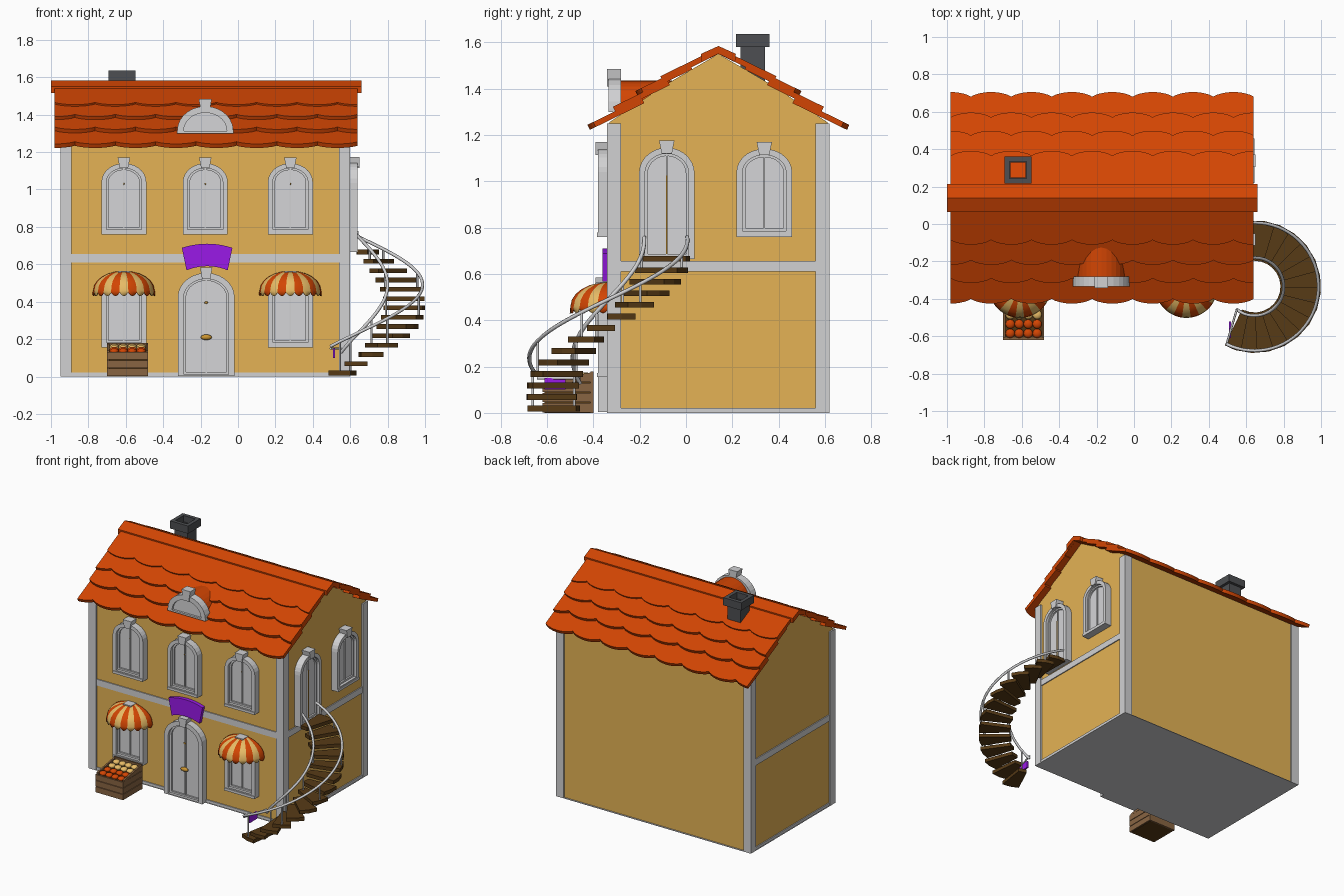
import bpy, bmesh, math
from mathutils import Matrix, Vector

if "Cube" in bpy.data.objects:
    bpy.data.objects.remove(bpy.data.objects["Cube"])

def material(name, r, g, b):
    m = bpy.data.materials.new(name)
    m.diffuse_color = (r, g, b, 1)
    m.use_nodes = True
    m.node_tree.nodes["Principled BSDF"].inputs["Base Color"].default_value = m.diffuse_color
    return m

WALL = material("ochre wall", 0.78, 0.45, 0.09)
TRIM = material("grey trim", 0.64, 0.64, 0.65)
PANEL = material("pale grey panel", 0.66, 0.66, 0.68)
ROOF = material("orange tile", 0.65, 0.06, 0.001)
STEP = material("dark wood", 0.095, 0.043, 0.008)
CRATE = material("crate wood", 0.25, 0.13, 0.055)
PURPLE = material("purple", 0.32, 0.01, 0.80)
CREAM = material("cream yellow", 0.90, 0.56, 0.15)
DARK = material("charcoal", 0.075, 0.078, 0.085)
GOLD = material("gold", 0.60, 0.30, 0.03)

# Local (a, b, c): outline in a, b and extrusion along c
def front(x=0, y=0, z=0):
    return Matrix(((1, 0, 0, x), (0, 0, -1, y), (0, 1, 0, z), (0, 0, 0, 1)))

def right(x=0, y=0, z=0):
    return Matrix(((0, 0, 1, x), (1, 0, 0, y), (0, 1, 0, z), (0, 0, 0, 1)))

def finish(name, bm, mats, M=Matrix(), smooth=False):
    bm.transform(M)
    bmesh.ops.recalc_face_normals(bm, faces=bm.faces)
    me = bpy.data.meshes.new(name)
    bm.to_mesh(me)
    bm.free()
    for m in mats:
        me.materials.append(m)
    ob = bpy.data.objects.new(name, me)
    bpy.context.collection.objects.link(ob)
    if smooth:
        bpy.ops.object.select_all(action='DESELECT')
        ob.select_set(True)
        bpy.context.view_layer.objects.active = ob
        bpy.ops.object.shade_smooth_by_angle(angle=math.radians(35))
    return ob

def prism(name, pts, c0, c1, mat, M=Matrix()):
    bm = bmesh.new()
    lo, hi = ([bm.verts.new((a, b, c)) for a, b in pts] for c in (c0, c1))
    n = len(pts)
    bm.faces.new(lo)
    bm.faces.new(hi)
    for i in range(n):
        j = (i + 1) % n
        bm.faces.new((lo[i], lo[j], hi[j], hi[i]))
    return finish(name, bm, [mat], M)

def ring(name, outer, inner, c0, c1, mat, M=Matrix()):
    bm = bmesh.new()
    loops = [[bm.verts.new((a, b, c)) for a, b in p]
             for p, c in ((outer, c0), (outer, c1), (inner, c1), (inner, c0))]
    n = len(outer)
    for k in range(4):
        p, q = loops[k], loops[(k + 1) % 4]
        for i in range(n):
            j = (i + 1) % n
            bm.faces.new((p[i], p[j], q[j], q[i]))
    return finish(name, bm, [mat], M)

def rect(a0, a1, b0, b1):
    return [(a0, b0), (a1, b0), (a1, b1), (a0, b1)]

def box(name, x0, x1, y0, y1, z0, z1, mat):
    return prism(name, rect(x0, x1, y0, y1), z0, z1, mat)

def ball(name, loc, scale, mat):
    bm = bmesh.new()
    bmesh.ops.create_uvsphere(bm, u_segments=12, v_segments=8, radius=1)
    return finish(name, bm, [mat], Matrix.LocRotScale(Vector(loc), None, Vector(scale)), True)

def tube(name, pts, r, mat):
    cu = bpy.data.curves.new(name, 'CURVE')
    cu.dimensions = '3D'
    cu.bevel_depth, cu.bevel_resolution, cu.use_fill_caps = r, 1, True
    sp = cu.splines.new('POLY')
    sp.points.add(len(pts) - 1)
    for p, co in zip(sp.points, pts):
        p.co = (*co, 1)
    cu.materials.append(mat)
    ob = bpy.data.objects.new(name, cu)
    bpy.context.collection.objects.link(ob)
    bpy.ops.object.select_all(action='DESELECT')
    ob.select_set(True)
    bpy.context.view_layer.objects.active = ob
    bpy.ops.object.convert(target='MESH')

def arch(w, z0, spring, rise, n=14):
    return [(-w, z0), (w, z0)] + [(w * math.cos(math.pi * i / n), spring + rise * math.sin(math.pi * i / n))
                                  for i in range(n + 1)]

# House body, underside, corner pillars, floor band and plinth
prism("house_walls", [(-.33, .003), (.61, .003), (.61, 1.255), (.38, 1.41), (.14, 1.55), (-.1, 1.41), (-.33, 1.255)],
      -.94, .59, WALL, right())
box("underside", -.95, .60, -.34, .62, 0, .004, TRIM)
for x in (-.95, .54):
    for y in (-.34, .56):
        box("corner_pillar", x, x + .06, y, y + .06, .004, 1.25, TRIM)
box("floor_band", -.947, .597, -.337, .59, .61, .655, TRIM)
box("plinth", -.947, .597, -.337, .59, .004, .022, TRIM)

# Arched windows and doors
def opening(name, M, w, h, rise, t, door=False):
    s = h - rise
    z = .008 if door else t
    ring(name + "_frame", arch(w, 0, s, rise), arch(w - t, z, s, rise - t), -.01, .045, TRIM, M)
    prism(name + "_panel", arch(w - t, z, s, rise - t), -.01, .014, PANEL, M)
    ring(name + "_casing", arch(w - t, z, s, rise - t), arch(w - t - .012, z + .012, s, rise - t - .01),
         .01, .026, TRIM, M)
    prism(name + "_keystone", [(-.022, h - t), (.022, h - t), (.033, h + .03), (-.033, h + .03)], -.01, .055, TRIM, M)
    prism(name + "_centre_bar", rect(-.004, .004, z, h - t - .01), .01, .022, TRIM, M)
    if not door:
        prism(name + "_sill", rect(-w, w, 0, .018), 0, .05, TRIM, M)

for x in (-.61, -.175, .28):
    opening("upper_window", front(x, -.335, .76), .12, .38, .10, .026)
    ball("window_latch", (x, -.358, 1.03), (.003, .003, .005), GOLD)
for x in (-.61, .28):
    opening("lower_window", front(x, -.335, .155), .12, .38, .10, .026)
opening("front_door", front(-.17, -.335, .004), .152, .55, .13, .032, True)
ball("front_door_handle", (-.17, -.365, .21), (.03, .014, .015), GOLD)
ball("front_door_bolt", (-.17, -.36, .395), (.01, .005, .006), GOLD)
opening("side_door", right(.595, -.083, .665), .12, .48, .11, .026, True)
opening("side_window", right(.595, .338, .76), .12, .38, .10, .026)
prism("side_door_gold_strip", rect(-.003, .003, .02, .36), .01, .025, GOLD, right(.595, -.083, .665))

# Roof: four scalloped tile rows on each slope, plus a ridge cap
PITCH = .216
for k, (y, z) in enumerate(((-.415, 1.222), (-.305, 1.30), (-.208, 1.368), (-.1, 1.432))):
    phase = .5 if k % 2 == 0 else 0
    n = 90
    edge = []
    for i in range(n + 1):
        x = -.98 + 1.62 * i / n
        edge.append((x, .028 * (1 - abs(math.sin(math.pi * ((x + .98) / PITCH + phase))) ** .7)))
    outline = edge + [(.64, .262), (-.98, .262)]
    M = Matrix.Translation((0, y, z)) @ Matrix.Rotation(math.atan2(.115, .235), 4, 'X')
    flip = Matrix.Translation((0, .28, 0)) @ Matrix.Scale(-1, 4, (0, 1, 0))
    prism("front_tile_row", outline, 0, .024, ROOF, M)
    prism("back_tile_row", outline, 0, .024, ROOF, flip @ M)
prism("ridge_cap", [(.068, 1.515), (.14, 1.55), (.212, 1.515), (.215, 1.55), (.14, 1.584), (.065, 1.55)],
      -1.0, .66, ROOF, right())

# Chimney
def sq(h):
    return rect(-.62 - h, -.62 + h, .288 - h, .288 + h)
ring("chimney_shaft", sq(.052), sq(.04), 1.38, 1.59, DARK)
ring("chimney_cap", sq(.072), sq(.046), 1.58, 1.635, DARK)

# Dormer
M = front(-.175, -.28, 1.30)
ring("dormer_frame", arch(.15, 0, .015, .13), arch(.115, .012, .015, .095), 0, .055, TRIM, M)
prism("dormer_panel", arch(.116, .012, .015, .096), 0, .04, PANEL, M)
prism("dormer_keystone", [(-.022, .11), (.022, .11), (.035, .185), (-.035, .185)], 0, .062, TRIM, M)
prism("dormer_roof", arch(.128, -.02, .015, .12), -.22, .005, ROOF, M)

# Shop sign, flared with arched edges
sign = [(.11 * s / 5, .015 - .022 * (s / 5) ** 2) for s in range(-5, 6)]
sign += [(.135 * s / 5, .135 - .022 * (s / 5) ** 2) for s in range(5, -6, -1)]
prism("shop_sign", sign, 0, .026, PURPLE, front(-.165, -.335, .575))

# Striped scalloped awnings
for cx in (-.61, .28):
    bm = bmesh.new()
    S, C, R = 11, 4, 6
    grid = []
    for i in range(S * C + 1):
        a = math.pi * (1 + i / (S * C))
        col = []
        for j in range(1, R + 1):
            t = math.pi / 2 * j / R
            col.append((.164 * math.sin(t), .46 + .105 * math.cos(t)))
        col.append((.167, .45 - .02 * math.sin(math.pi * (i % C) / C)))
        col.insert(0, (.008, .565))
        grid.append([bm.verts.new((cx + r * math.cos(a), -.335 + r * math.sin(a), z)) for r, z in col])
    for i in range(S * C):
        for j in range(len(grid[0]) - 1):
            f = bm.faces.new((grid[i][j], grid[i + 1][j], grid[i + 1][j + 1], grid[i][j + 1]))
            f.material_index = (i // C) % 2
    aw = finish("awning", bm, [ROOF, CREAM], smooth=True)
    aw.modifiers.new("thickness", 'SOLIDIFY').thickness = .006

# Spiral stair: treads, rails and posts
def polar(r, deg, z=None):
    a = math.radians(deg)
    p = (.645 + r * math.cos(a), -.335 + r * math.sin(a))
    return p if z is None else (*p, z)

def rail_z(deg):
    return .15 + .61 * (deg + 120) / 215

STEPS = 14
for i in range(STEPS):
    d = -107 + 189 * i / (STEPS - 1)
    z = .006 + .647 * i / (STEPS - 1)
    prism("stair_tread", [polar(.14, d - 12), polar(.352, d - 10), polar(.355, d), polar(.352, d + 10),
                          polar(.14, d + 12)], z, z + .025, STEP)
    if i % 3 == 0:
        for r in (.155, .342):
            tube("rail_post", [polar(r, d, z + .01), polar(r, d, rail_z(d))], .006, TRIM)
for r, d0 in ((.155, -128), (.342, -116)):
    tube("stair_rail", [polar(r, d0 + (95 - d0) * i / 40, rail_z(d0 + (95 - d0) * i / 40))
                        for i in range(41)], .009, TRIM)
tube("rail_crossbar", [polar(.155, -128, .15), polar(.342, -116, .15)], .006, TRIM)
box("hanging_notice", .507, .519, -.61, -.52, .10, .15, PURPLE)

# Fruit crate with sloping top
for k in range(3):
    box("crate_front_slat", -.70, -.48, -.62, -.608, .002 + .044 * k, .042 + .044 * k, CRATE)
for x in (-.70, -.492):
    for k in range(3):
        box("crate_side_slat", x, x + .012, -.608, -.40, .002 + .044 * k, .042 + .044 * k, CRATE)
    prism("crate_side_top", [(-.608, .130), (-.40, .134), (-.40, .176), (-.608, .14)], x, x + .012, CRATE, right())
box("crate_back", -.70, -.48, -.412, -.40, 0, .178, CRATE)
prism("crate_filling", [(-.61, 0), (-.41, 0), (-.41, .155), (-.61, .122)], -.69, -.49, STEP, right())
for row in range(4):
    for col in range(4):
        y = -.585 + .05 * row
        ball("fruit", (-.662 + .048 * col, y, .132 + .165 * (y + .60)), (.025, .025, .016), ROOF if row < 2 else CREAM)
